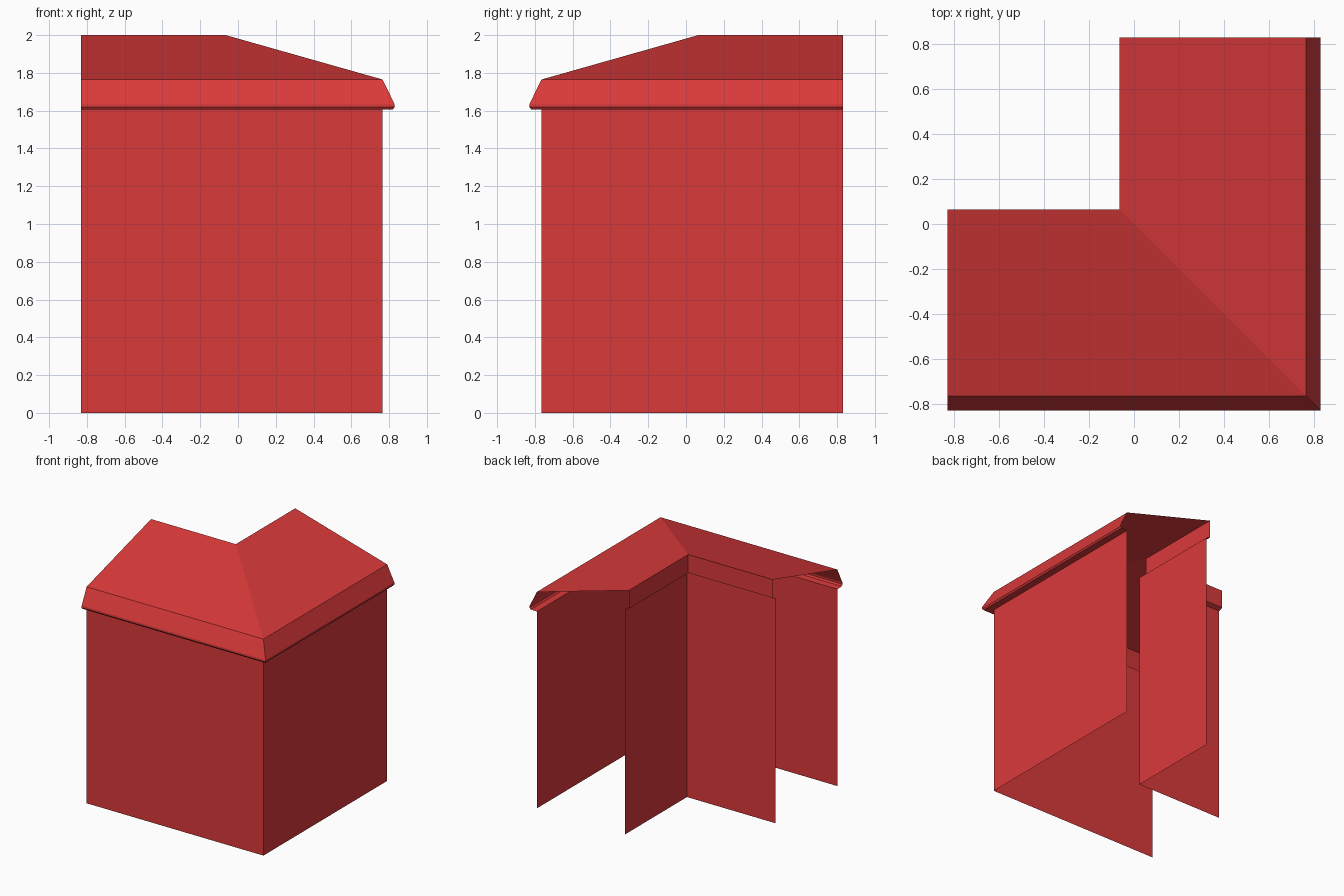
import bpy

cube = bpy.data.objects.get("Cube")
if cube:
    bpy.data.objects.remove(cube, do_unlink=True)

# Single red paint
red = bpy.data.materials.new("red_paint")
red.use_nodes = True
colour = (0.70, 0.041, 0.042, 1)
red.diffuse_color = colour
red.node_tree.nodes["Principled BSDF"].inputs["Base Color"].default_value = colour

END = 0.83  # open ends of both wings


def sweep_corner(name, profile):
    """Sweep (offset, height) points around the mitred L-shaped corner."""
    verts, faces = [], []
    for p, z in profile:
        verts += [(-END, -p, z), (p, -p, z), (p, END, z)]
    for i in range(len(profile) - 1):
        for j in range(2):
            a = i * 3 + j
            faces.append((a, a + 3, a + 4, a + 1))
    mesh = bpy.data.meshes.new(name)
    mesh.from_pydata(verts, [], faces)
    mesh.materials.append(red)
    obj = bpy.data.objects.new(name, mesh)
    bpy.context.collection.objects.link(obj)
    return obj


OUTER, INNER = 0.765, -0.03
EAVE, FASCIA = 1.605, 1.835

# Thin walls, inside and outside of the corner
sweep_corner("inner_walls", [(INNER, 0), (INNER, FASCIA)])
sweep_corner("outer_walls", [(OUTER, EAVE), (OUTER, 0)])

# Roof sheet: inner fascia, slope, flared eave, rounded lip and soffit
sweep_corner("roof", [
    (INNER, FASCIA), (-0.065, 1.85), (-0.065, 2.0),
    (OUTER, 1.765), (0.829, 1.635), (0.83, 1.62),
    (0.82, 1.607), (OUTER, EAVE),
])
